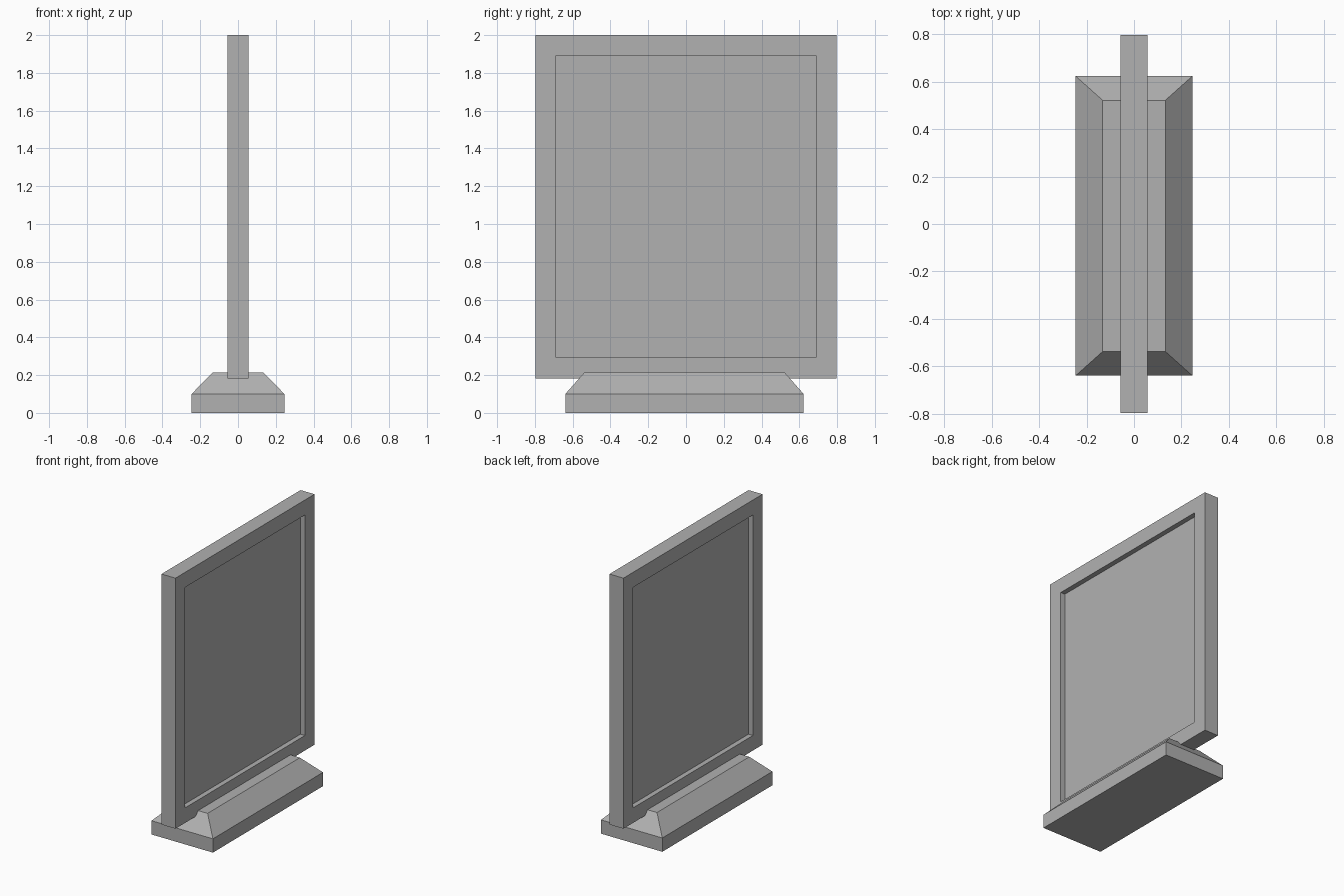
import bpy, bmesh
from mathutils import Matrix, Vector

if "Cube" in bpy.data.objects:
    bpy.data.objects.remove(bpy.data.objects["Cube"])

# Dark grey finish shared by both parts
grey = bpy.data.materials.new("dark_grey")
grey.diffuse_color = (0.44, 0.44, 0.44, 1)
grey.use_nodes = True
grey.node_tree.nodes["Principled BSDF"].inputs["Base Color"].default_value = grey.diffuse_color


def finish(name, bm):
    bmesh.ops.recalc_face_normals(bm, faces=bm.faces)
    mesh = bpy.data.meshes.new(name)
    bm.to_mesh(mesh)
    bm.free()
    mesh.materials.append(grey)
    ob = bpy.data.objects.new(name, mesh)
    bpy.context.collection.objects.link(ob)
    return ob


def box(lo, hi):
    bm = bmesh.new()
    lo, hi = Vector(lo), Vector(hi)
    bmesh.ops.create_cube(bm, size=1, matrix=Matrix.Translation((lo + hi) / 2) @ Matrix.Diagonal((*(hi - lo), 1)))
    bm.normal_update()
    return bm


# Sign panel: slab with a recessed display area on both broad sides
bm = box((-0.056, -0.797, 0.183), (0.056, 0.797, 2.0))
sides = [f for f in bm.faces if abs(f.normal.x) > 0.9]
for face in sides:
    inward = -face.normal.copy()
    bmesh.ops.inset_individual(bm, faces=[face], thickness=0.109, use_even_offset=True)
    # Push the inner face straight in, leaving a square-walled frame
    new = bmesh.ops.extrude_discrete_faces(bm, faces=[face])["faces"][0]
    bmesh.ops.translate(bm, verts=new.verts, vec=inward * 0.036)
finish("sign_panel", bm)

# Weighted base: upright plinth with a chamfered upper part
bm = box((-0.246, -0.639, 0.0), (0.246, 0.623, 0.1))
top = max(bm.faces, key=lambda f: f.normal.z)
cap = bmesh.ops.extrude_discrete_faces(bm, faces=[top])["faces"][0]
for v in cap.verts:
    v.co.x *= 0.132 / 0.246
    v.co.y -= 0.102 if v.co.y > 0 else -0.102
    v.co.z = 0.215
finish("base", bm)
